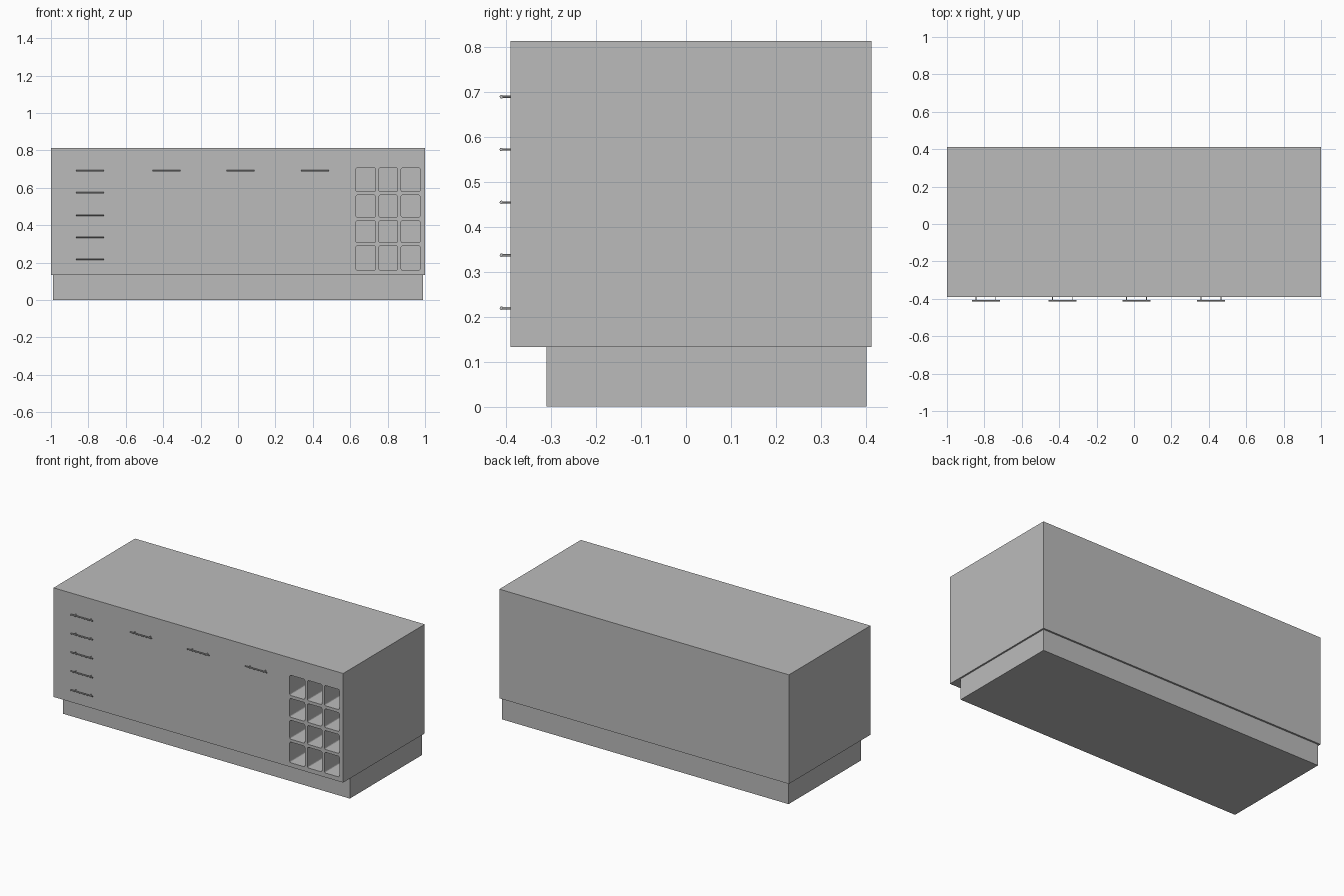
import bpy
import bmesh
from math import pi
from mathutils import Matrix, Vector

cube = bpy.data.objects.get("Cube")
if cube:
    bpy.data.objects.remove(cube, do_unlink=True)

grey = bpy.data.materials.new("plain grey")
grey.use_nodes = True
grey.diffuse_color = (0.5, 0.5, 0.5, 1)
grey.node_tree.nodes["Principled BSDF"].inputs["Base Color"].default_value = (0.5, 0.5, 0.5, 1)


def add_box(bm, low, high):
    low, high = Vector(low), Vector(high)
    matrix = Matrix.Translation((low + high) / 2) @ Matrix.Diagonal((*(high - low), 1))
    return bmesh.ops.create_cube(bm, size=1, matrix=matrix)["verts"]


def add_rod(bm, centre, radius, length, axis):
    turn = Matrix.Rotation(pi / 2, 4, "Y" if axis == "X" else "X")
    bmesh.ops.create_cone(bm, cap_ends=True, segments=12, radius1=radius, radius2=radius,
                          depth=length, matrix=Matrix.Translation(centre) @ turn)


def finish(bm, name):
    mesh = bpy.data.meshes.new(name)
    bm.to_mesh(mesh)
    bm.free()
    mesh.materials.append(grey)
    obj = bpy.data.objects.new(name, mesh)
    bpy.context.collection.objects.link(obj)
    return obj


FRONT = -0.391

# Recessed plinth
bm = bmesh.new()
add_box(bm, (-0.99, -0.311, 0), (0.99, 0.402, 0.133))
finish(bm, "plinth")

# Cabinet body
bm = bmesh.new()
add_box(bm, (-1, FRONT, 0.133), (1, 0.413, 0.814))
body = finish(bm, "cabinet_body")

# Bottle cubbies with softened corners, cut into the front
columns = [(0.631, 0.735), (0.754, 0.853), (0.872, 0.973)]
rows = [(0.16, 0.289), (0.307, 0.425), (0.444, 0.561), (0.58, 0.706)]
bm = bmesh.new()
for x0, x1 in columns:
    for z0, z1 in rows:
        verts = add_box(bm, (x0, FRONT - 0.1, z0), (x1, 0.3, z1))
        edges = {e for v in verts for e in v.link_edges
                 if abs(e.verts[0].co.y - e.verts[1].co.y) > 0.1}
        bmesh.ops.bevel(bm, geom=list(edges), offset=0.008, segments=3,
                        profile=0.5, affect="EDGES")
cutter = finish(bm, "cubby_cutter")
cutter.hide_render = True
cut = body.modifiers.new("cubbies", "BOOLEAN")
cut.operation = "DIFFERENCE"
cut.solver = "EXACT"
cut.object = cutter
bpy.context.view_layer.objects.active = body
bpy.ops.object.modifier_apply(modifier=cut.name)
bpy.data.objects.remove(cutter, do_unlink=True)


# Bar handles on two short posts
def handle(name, x, z):
    bm = bmesh.new()
    add_rod(bm, (x, -0.411, z), 0.004, 0.15, "X")
    for side in (-1, 1):
        add_rod(bm, (x + side * 0.053, -0.4, z), 0.0025, 0.022, "Y")
    obj = finish(bm, name)
    bpy.ops.object.select_all(action="DESELECT")
    obj.select_set(True)
    bpy.context.view_layer.objects.active = obj
    bpy.ops.object.shade_smooth_by_angle()


for i in range(5):
    handle(f"drawer_handle_{i + 1}", -0.792, 0.219 + i * 0.1178)
for i, x in enumerate((-0.383, 0.013, 0.412)):
    handle(f"door_handle_{i + 1}", x, 0.69)
